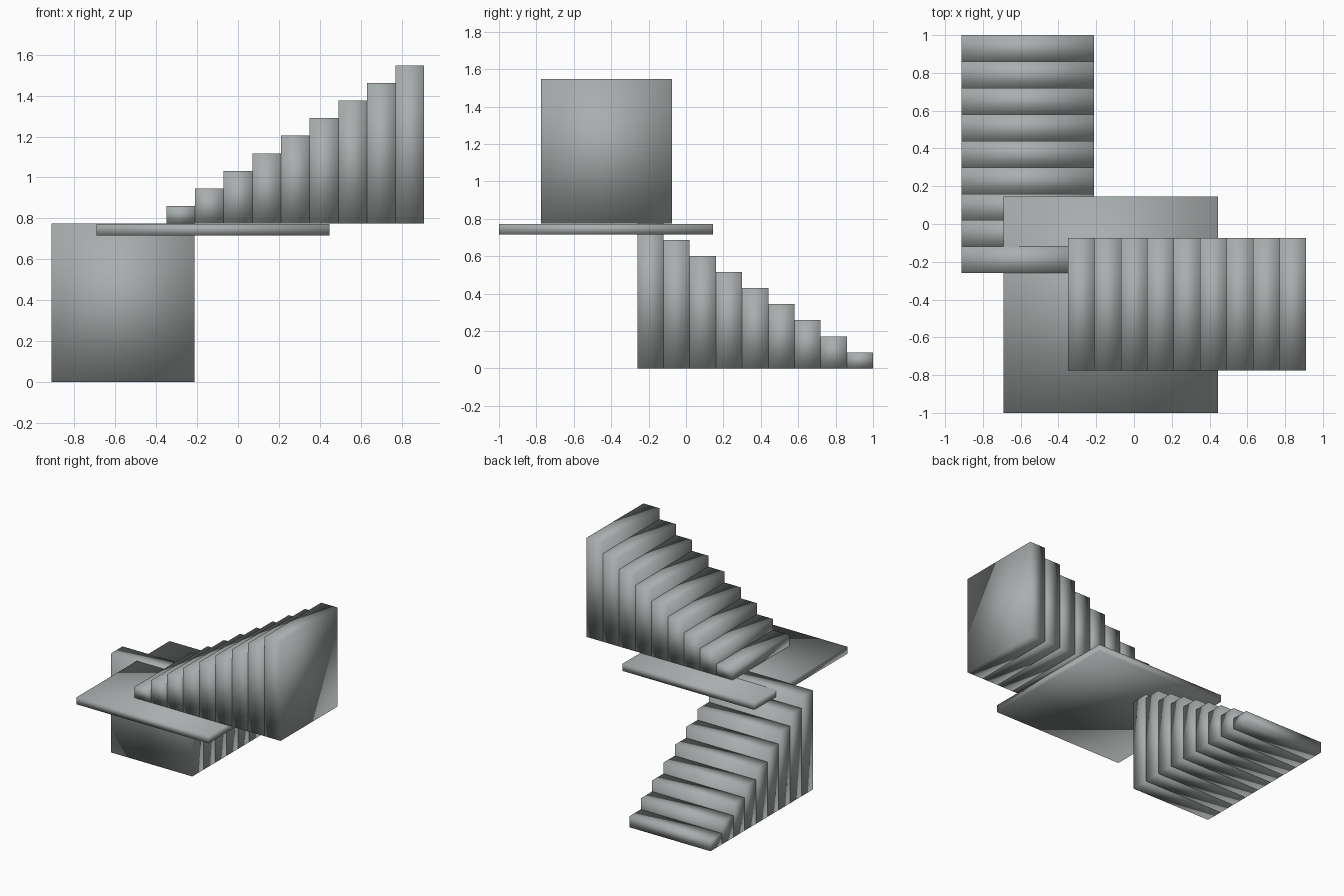
import bpy

cube = bpy.data.objects.get("Cube")
if cube:
    bpy.data.objects.remove(cube, do_unlink=True)

# One plain grey for everything
grey = bpy.data.materials.new("stone grey")
grey.use_nodes = True
colour = (0.40, 0.42, 0.42, 1)
grey.diffuse_color = colour
grey.node_tree.nodes["Principled BSDF"].inputs["Base Color"].default_value = colour


def block(name, low, high):
    """Smooth-shaded box spanning two opposite corners."""
    bpy.ops.mesh.primitive_cube_add(size=1)
    ob = bpy.context.object
    ob.name = name
    for v in ob.data.vertices:
        v.co = [h if c > 0 else l for c, l, h in zip(v.co, low, high)]
    ob.data.materials.append(grey)
    bpy.ops.object.shade_smooth()
    return ob


STEPS = 9
TREAD = 0.14
RISE = 0.086
WIDTH = 0.70
DECK = STEPS * RISE

# Lower flight climbs from the back towards the front
for i in range(STEPS):
    back = 1.0 - i * TREAD
    block(f"lower_step_{i + 1}", (-0.912, back - TREAD, 0),
          (-0.912 + WIDTH, back, (i + 1) * RISE))

# Landing slab, a hair below the last lower tread
block("landing", (-0.692, -1.0, DECK - 0.057), (0.446, 0.145, DECK - 0.001))

# Upper flight climbs from the landing towards +x
for i in range(STEPS):
    left = -0.35 + i * TREAD
    block(f"upper_step_{i + 1}", (left, -0.775, DECK),
          (left + TREAD, -0.775 + WIDTH, DECK + (i + 1) * RISE))
